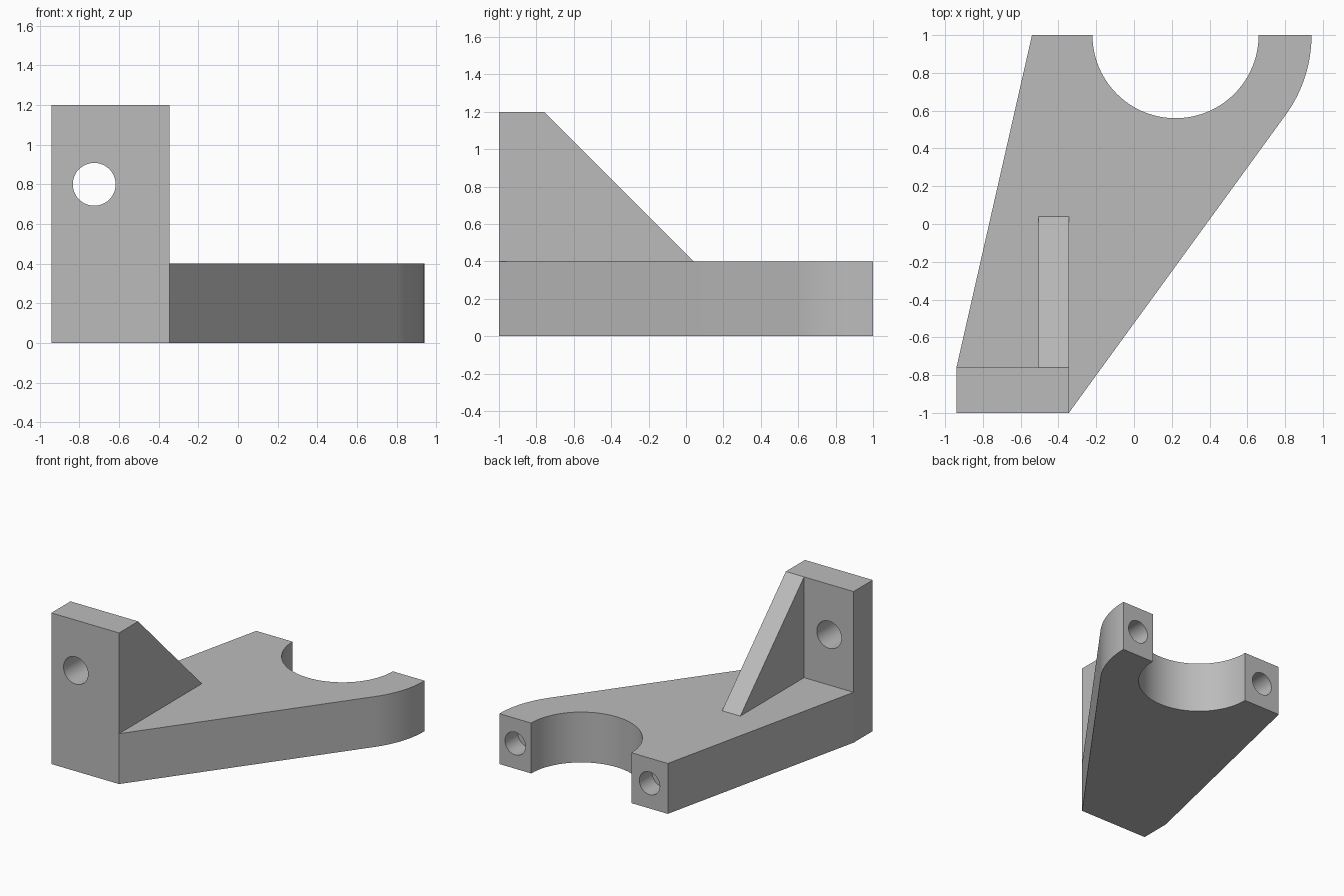
import bpy, bmesh
from math import sin, cos, pi, radians
from mathutils import Matrix, Vector

cube = bpy.data.objects.get("Cube")
if cube:
    bpy.data.objects.remove(cube, do_unlink=True)

grey = bpy.data.materials.new("plain grey")
grey.use_nodes = True
colour = (0.5, 0.5, 0.5, 1)
grey.diffuse_color = colour
grey.node_tree.nodes["Principled BSDF"].inputs["Base Color"].default_value = colour


def make_object(name, bm):
    bmesh.ops.recalc_face_normals(bm, faces=bm.faces)
    mesh = bpy.data.meshes.new(name)
    bm.to_mesh(mesh)
    bm.free()
    mesh.materials.append(grey)
    obj = bpy.data.objects.new(name, mesh)
    bpy.context.collection.objects.link(obj)
    return obj


def prism(name, points, depth):
    """Extrude a closed outline of 3D points along the depth vector."""
    bm = bmesh.new()
    face = bm.faces.new([bm.verts.new(p) for p in points])
    result = bmesh.ops.extrude_face_region(bm, geom=[face], use_keep_orig=True)
    moved = [g for g in result["geom"] if isinstance(g, bmesh.types.BMVert)]
    bmesh.ops.translate(bm, verts=moved, vec=Vector(depth))
    return make_object(name, bm)


def arc(cx, cy, r, start, end, steps):
    angles = [radians(start + (end - start) * i / steps) for i in range(steps + 1)]
    return [(cx + r * cos(a), cy + r * sin(a)) for a in angles]


def drill(obj, x, y, z, radius, length):
    """Cut a round hole along y, centred on the given point."""
    bm = bmesh.new()
    place = Matrix.Translation((x, y, z)) @ Matrix.Rotation(pi / 2, 4, "X")
    bmesh.ops.create_cone(bm, cap_ends=True, segments=48, radius1=radius,
                          radius2=radius, depth=length, matrix=place)
    cutter = make_object("hole_cutter", bm)
    cutter.hide_render = True
    mod = obj.modifiers.new("hole", "BOOLEAN")
    mod.operation = "DIFFERENCE"
    mod.solver = "EXACT"
    mod.object = cutter
    bpy.context.view_layer.objects.active = obj
    bpy.ops.object.modifier_apply(modifier=mod.name)
    bpy.data.objects.remove(cutter, do_unlink=True)


LEFT, RIGHT = -0.94, -0.345     # sides of the upright plate
FRONT, INNER = -1.0, -0.76      # its front and back faces
BASE, TOP = 0.4, 1.2            # heights of the arm and the upright
CX, CY = 0.22, 1.0              # centre of the half-round saddle

# Tapered arm with a rounded outer end and a half-round saddle
outline = [(LEFT, INNER), (RIGHT, INNER), (RIGHT, FRONT)]
outline += arc(CX, CY, 0.72, -36.2, 0, 16)
outline += arc(CX, CY, 0.44, 0, -180, 48)
outline += [(-0.54, CY)]
arm = prism("base_arm", [(x, y, 0) for x, y in outline], (0, 0, BASE))

# Blind bolt holes in the two saddle ends
for x in (-0.38, 0.80):
    drill(arm, x, CY, 0.2, 0.09, 0.32)

# Upright mounting plate with a through hole
upright = prism("upright_plate",
                [(LEFT, FRONT, 0), (RIGHT, FRONT, 0), (RIGHT, FRONT, TOP), (LEFT, FRONT, TOP)],
                (0, INNER - FRONT, 0))
drill(upright, -0.725, (FRONT + INNER) / 2, 0.8, 0.108, 0.6)

# Triangular stiffening rib
rib = prism("stiffening_rib",
            [(RIGHT, INNER, BASE), (RIGHT, 0.04, BASE), (RIGHT, INNER, TOP)],
            (-0.16, 0, 0))

# Smooth the curved walls, keep the corners sharp
bpy.ops.object.select_all(action="DESELECT")
for obj in (arm, upright):
    obj.select_set(True)
bpy.context.view_layer.objects.active = arm
bpy.ops.object.shade_smooth_by_angle(angle=radians(30))
